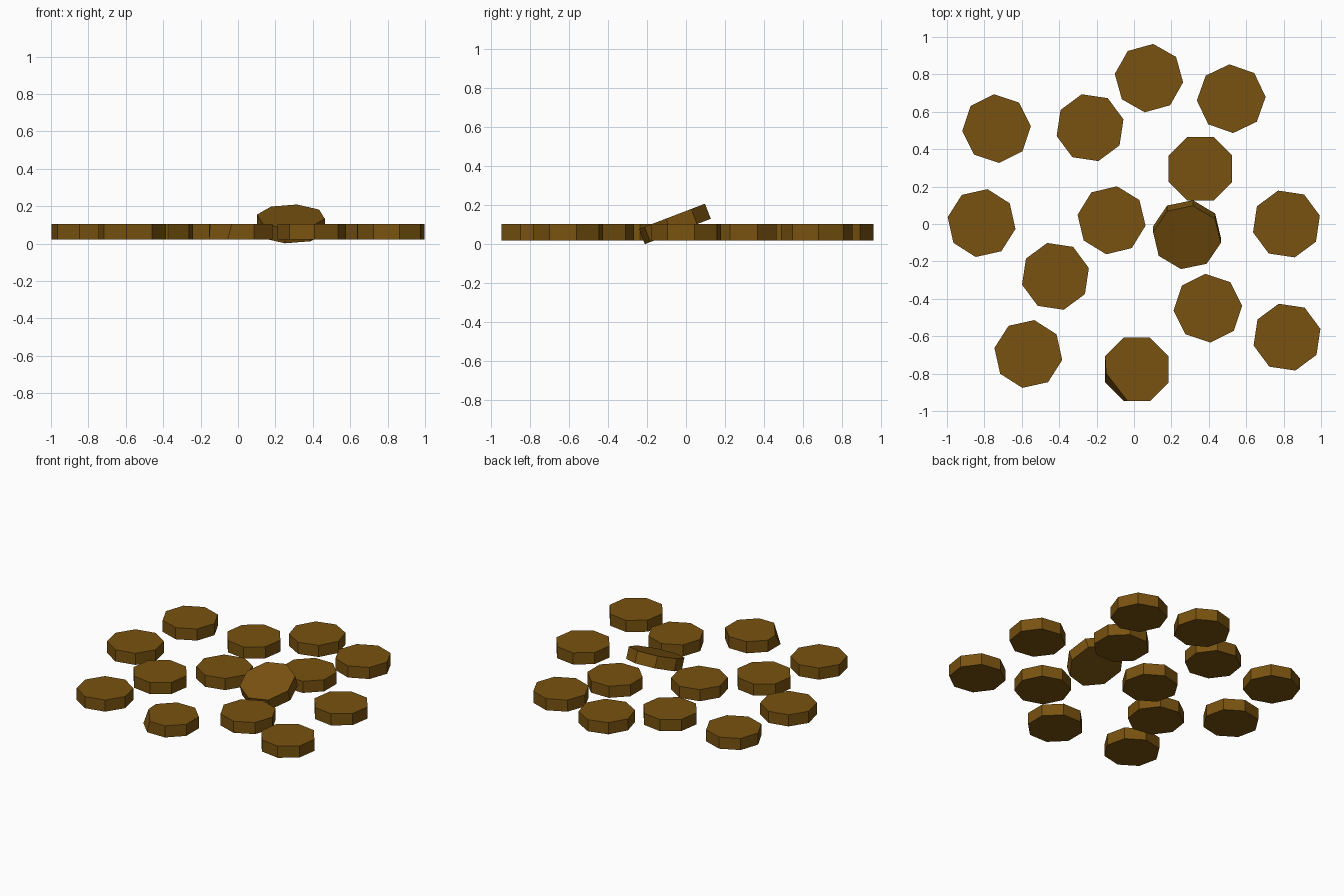
import bpy, bmesh, math
from mathutils import Matrix, Vector

if "Cube" in bpy.data.objects:
    bpy.data.objects.remove(bpy.data.objects["Cube"])

RADIUS, HALF = 0.184, 0.0415   # coin radius and half thickness

gold = bpy.data.materials.new("dark gold")
gold.diffuse_color = (0.19, 0.085, 0.005, 1)
gold.use_nodes = True
gold.node_tree.nodes["Principled BSDF"].inputs["Base Color"].default_value = gold.diffuse_color


def coin(name, x, y, turn, z=0.0625, tilt=0.0, clipped=()):
    """Eight-sided coin; top corners listed in clipped are pushed in along the rim."""
    bm = bmesh.new()
    rings = []
    for h in (-HALF, HALF):
        ring = []
        for i in range(8):
            a = math.radians(turn + 45 * i)
            ring.append(bm.verts.new((RADIUS * math.cos(a), RADIUS * math.sin(a), h)))
        rings.append(ring)
    low, top = rings
    for i, shift in clipped:
        top[i].co += Vector(shift)
    bm.faces.new(low[::-1])
    bm.faces.new(top)
    for i in range(8):
        j = (i + 1) % 8
        bm.faces.new((low[i], low[j], top[j], top[i]))
    bm.transform(Matrix.Translation((x, y, z)) @ Matrix.Rotation(math.radians(tilt), 4, 'X'))
    me = bpy.data.meshes.new(name)
    bm.to_mesh(me)
    bm.free()
    me.materials.append(gold)
    ob = bpy.data.objects.new(name, me)
    bpy.context.collection.objects.link(ob)


# Coins lying flat: x, y, turn in degrees
flat = [
    (0.08, 0.78, -7), (0.52, 0.67, 3), (-0.735, 0.51, 4), (-0.235, 0.515, 14),
    (0.355, 0.295, 22.5), (-0.815, 0.005, -10), (-0.12, 0.02, -9),
    (0.815, 0.0, 14), (-0.42, -0.28, 14), (0.395, -0.45, 4),
    (-0.565, -0.695, -10), (0.818, -0.605, 14),
]
for n, (x, y, turn) in enumerate(flat, 1):
    coin(f"flat_coin_{n}", x, y, turn)

# Coin with a worn lower-left rim
coin("worn_coin", 0.015, -0.777, 22.5, clipped=[(4, (0.006, 0.05, 0)), (5, (0.022, 0.0, 0))])

# Coin leaning on its neighbour
coin("leaning_coin", 0.283, -0.057, -10, z=0.105, tilt=21)
